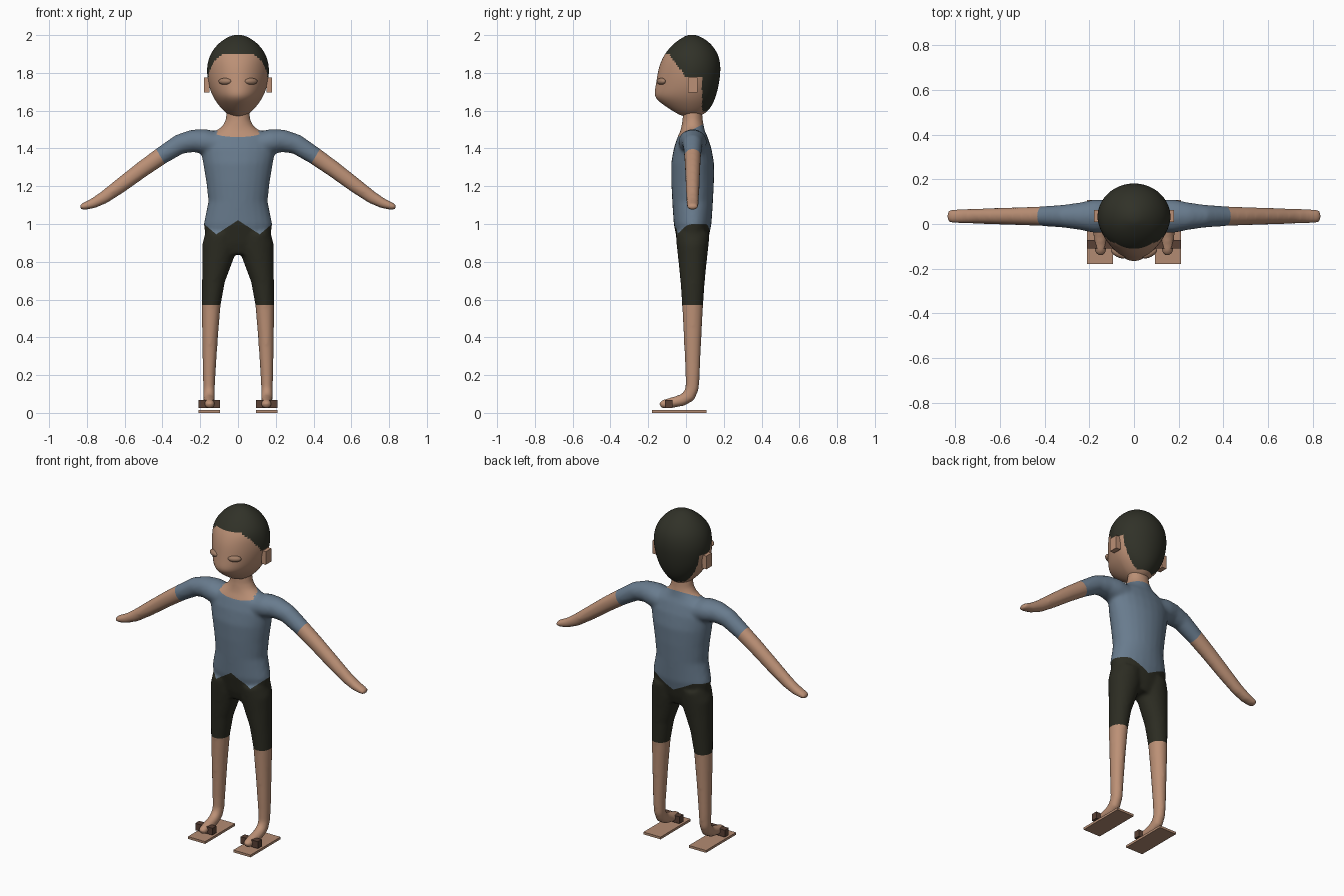
import bpy, bmesh, math
from mathutils import Vector

cube = bpy.data.objects.get("Cube")
if cube:
    bpy.data.objects.remove(cube, do_unlink=True)


def material(name, rgb):
    m = bpy.data.materials.new(name)
    m.use_nodes = True
    m.diffuse_color = (*rgb, 1)
    m.node_tree.nodes["Principled BSDF"].inputs["Base Color"].default_value = (*rgb, 1)
    return m


SKIN = material("skin", (0.50, 0.28, 0.18))
SHIRT = material("blue_grey_shirt", (0.14, 0.20, 0.27))
SHORTS = material("dark_shorts", (0.025, 0.025, 0.016))
HAIR = material("dark_hair", (0.03, 0.031, 0.021))
STRAP = material("strap_brown", (0.10, 0.052, 0.035))
SOLE = material("sole_tan", (0.45, 0.26, 0.17))
EYE = material("eye_brown", (0.36, 0.21, 0.135))


def finish(name, bm, mats):
    bmesh.ops.recalc_face_normals(bm, faces=bm.faces)
    me = bpy.data.meshes.new(name)
    bm.to_mesh(me)
    bm.free()
    ob = bpy.data.objects.new(name, me)
    bpy.context.collection.objects.link(ob)
    for m in mats:
        me.materials.append(m)
    return ob


def bridge(bm, rings):
    """Skin a list of point rings and cap both ends."""
    loops = [[bm.verts.new(p) for p in ring] for ring in rings]
    n = len(loops[0])
    for a, b in zip(loops, loops[1:]):
        for i in range(n):
            j = (i + 1) % n
            bm.faces.new((a[i], a[j], b[j], b[i]))
    bm.faces.new(loops[0])
    bm.faces.new(loops[-1])


def tube(bm, path, ref, side=1, n=24):
    """Elliptical tube; each path row is x, y, z, radius along ref, other radius."""
    pts = [Vector((r[0] * side, r[1], r[2])) for r in path]
    rings = []
    for i, row in enumerate(path):
        t = (pts[min(i + 1, len(pts) - 1)] - pts[max(i - 1, 0)]).normalized()
        u = Vector(ref)
        u = (u - t * u.dot(t)).normalized()
        v = t.cross(u)
        rings.append([pts[i] + u * row[3] * math.cos(k * math.tau / n)
                      + v * row[4] * math.sin(k * math.tau / n) for k in range(n)])
    bridge(bm, rings)


def apply_modifier(ob, kind, **settings):
    bpy.context.view_layer.objects.active = ob
    mod = ob.modifiers.new(kind, kind)
    for key, value in settings.items():
        setattr(mod, key, value)
    bpy.ops.object.modifier_apply(modifier=mod.name)


def box(name, lo, hi, mat):
    bm = bmesh.new()
    bmesh.ops.create_cube(bm, size=1)
    for v in bm.verts:
        v.co = [a + (c + 0.5) * (b - a) for a, b, c in zip(lo, hi, v.co)]
    return finish(name, bm, [mat])


# Body: torso, arms and legs fused into one smooth skin
C = 0.035
torso = [(0.84, 0.10, 0.06), (0.90, 0.17, 0.08), (1.0, 0.182, 0.10), (1.12, 0.157, 0.108),
         (1.22, 0.168, 0.113), (1.32, 0.185, 0.114), (1.40, 0.20, 0.10), (1.46, 0.19, 0.08),
         (1.49, 0.125, 0.066), (1.515, 0.085, 0.06), (1.55, 0.066, 0.054), (1.64, 0.055, 0.048)]
arm = [(0.10, C, 1.42, 0.075, 0.065), (0.18, C, 1.437, 0.075, 0.066), (0.24, C, 1.44, 0.062, 0.06),
       (0.31, C, 1.422, 0.052, 0.053), (0.40, C, 1.365, 0.045, 0.047), (0.50, C, 1.295, 0.041, 0.044),
       (0.62, C, 1.205, 0.037, 0.040), (0.71, C, 1.14, 0.034, 0.034), (0.77, C, 1.108, 0.034, 0.027),
       (0.82, C, 1.092, 0.031, 0.019), (0.838, C, 1.09, 0.022, 0.012)]
leg = [(0.092, C, 0.95, 0.08, 0.09), (0.097, C, 0.88, 0.094, 0.084), (0.112, C, 0.80, 0.079, 0.075),
       (0.13, C, 0.70, 0.061, 0.065), (0.142, C, 0.57, 0.050, 0.056), (0.148, C, 0.40, 0.042, 0.047),
       (0.153, C, 0.20, 0.034, 0.038), (0.153, 0.033, 0.13, 0.031, 0.036), (0.153, 0.016, 0.09, 0.031, 0.036),
       (0.152, -0.02, 0.067, 0.031, 0.032), (0.15, -0.08, 0.053, 0.031, 0.028),
       (0.15, -0.125, 0.045, 0.027, 0.023), (0.15, -0.14, 0.043, 0.017, 0.014)]
bm = bmesh.new()
tube(bm, [(0, C, z, w, d) for z, w, d in torso], (1, 0, 0))
for s in (1, -1):
    tube(bm, arm, (0, 1, 0), s)
    tube(bm, leg, (1, 0, 0), s)
body = finish("body", bm, [SKIN, SHIRT, SHORTS])
apply_modifier(body, "REMESH", mode="VOXEL", voxel_size=0.01)
apply_modifier(body, "SMOOTH", factor=0.5, iterations=8)


# Clothing edges: hem height, sleeve end and neckline
def hem(x, y):
    x = abs(x)
    if y > C:
        return min(0.94 + 0.5 * x, 1.0)
    return max(1.02 - 0.65 * x, min(0.945 + 0.85 * (x - 0.115), 1.0))


def cut(bm, co, no, region):
    faces = [f for f in bm.faces if region(f.calc_center_median())]
    geom = set(faces)
    for f in faces:
        geom.update(f.verts, f.edges)
    bmesh.ops.bisect_plane(bm, geom=list(geom), dist=1e-5, plane_co=co, plane_no=no)


SLEEVE, SLEEVE_DIR = Vector((0.412, C, 1.36)), Vector((0.85, 0, -0.5))
bm = bmesh.new()
bm.from_mesh(body.data)
cut(bm, (0, 0, 0.57), (0, 0, 1), lambda p: p.z < 0.7)
cut(bm, (0, C, 1.5), (0, -0.5, 1), lambda p: abs(p.x) < 0.11 and p.z > 1.4)
cut(bm, (0, C, 1), (0, 1, 0), lambda p: 0.9 < p.z < 1.05)
cut(bm, (0, 0, 1.0), (0, 0, 1), lambda p: 0.9 < p.z < 1.05 and abs(p.x) > 0.11)
for s in (1, -1):
    cut(bm, (SLEEVE.x * s, C, SLEEVE.z), (SLEEVE_DIR.x * s, 0, SLEEVE_DIR.z),
        lambda p: p.x * s > 0.3 and p.z > 1.05)
    cut(bm, (0, 0, 1.02), (0.65 * s, 0, 1), lambda p: 0.9 < p.z < 1.05 and p.y < C and p.x * s > -0.01)
    cut(bm, (0.115 * s, 0, 0.945), (-0.85 * s, 0, 1),
        lambda p: 0.9 < p.z < 1.05 and p.y < C and p.x * s > 0.1)
    cut(bm, (0, 0, 0.94), (-0.5 * s, 0, 1), lambda p: 0.9 < p.z < 1.05 and p.y > C and p.x * s > -0.01)
for f in bm.faces:
    p = f.calc_center_median()
    f.smooth = True
    on_arm = (Vector((abs(p.x), C, p.z)) - SLEEVE).dot(SLEEVE_DIR) > 0 and abs(p.x) > 0.3
    on_neck = abs(p.x) < 0.11 and p.z > 1.5 + 0.5 * (p.y - C)
    if on_arm or on_neck or p.z < 0.57:
        f.material_index = 0
    else:
        f.material_index = 1 if p.z > hem(p.x, p.y) else 2
bm.to_mesh(body.data)
bm.free()

# Head: egg with a pointed face ridge; rows are height, half width, front, back
head_rows = [(1.567, 0.02, 0.0, 0.05), (1.575, 0.045, -0.03, 0.085), (1.60, 0.078, -0.075, 0.12),
             (1.64, 0.112, -0.135, 0.145), (1.675, 0.134, -0.172, 0.158), (1.72, 0.152, -0.164, 0.171),
             (1.78, 0.164, -0.154, 0.181), (1.83, 0.166, -0.145, 0.184), (1.88, 0.155, -0.125, 0.177),
             (1.92, 0.135, -0.099, 0.159), (1.96, 0.10, -0.06, 0.127), (1.988, 0.058, -0.018, 0.085),
             (2.002, 0.02, 0.012, 0.05)]
rings = []
for z, w, front, back in head_rows:
    sharp = 1.3 if z < 1.85 else 1.0
    ring = []
    for k in range(32):
        c, s = math.cos(k * math.tau / 32), math.sin(k * math.tau / 32)
        y = 0.03 + ((back - 0.03) * s if s > 0 else (front - 0.03) * abs(s) ** sharp)
        ring.append((w * c, y, z))
    rings.append(ring)
bm = bmesh.new()
bridge(bm, rings)
head = finish("head", bm, [SKIN, HAIR])
apply_modifier(head, "SUBSURF", levels=2)
for f in head.data.polygons:
    x, y, z = f.center
    f.use_smooth = True
    hairline = min(1.902, max(1.775, 1.775 - 1.4 * y))
    f.material_index = int(z > hairline or (y > 0.085 and z > 1.595))

# Eyes, ears and sandals on both sides
for s, tag in ((1, "left"), (-1, "right")):
    bm = bmesh.new()
    bmesh.ops.create_uvsphere(bm, u_segments=20, v_segments=12, radius=1)
    for v in bm.verts:
        v.co = (s * 0.068 + v.co.x * 0.035, -0.13 + v.co.y * 0.021 + s * v.co.x * 0.012, 1.755 + v.co.z * 0.018)
    for f in bm.faces:
        f.smooth = True
    finish(tag + "_eye", bm, [EYE])

    def mirrored_box(name, x0, x1, y0, y1, z0, z1, mat):
        a, b = sorted((x0 * s, x1 * s))
        box(tag + name, (a, y0, z0), (b, y1, z1), mat)

    mirrored_box("_ear", 0.15, 0.18, 0.01, 0.062, 1.695, 1.775, SKIN)
    mirrored_box("_sandal_sole", 0.095, 0.21, -0.18, 0.108, 0.0, 0.014, SOLE)
    mirrored_box("_sandal_strap", 0.095, 0.21, -0.11, -0.072, 0.026, 0.068, STRAP)
